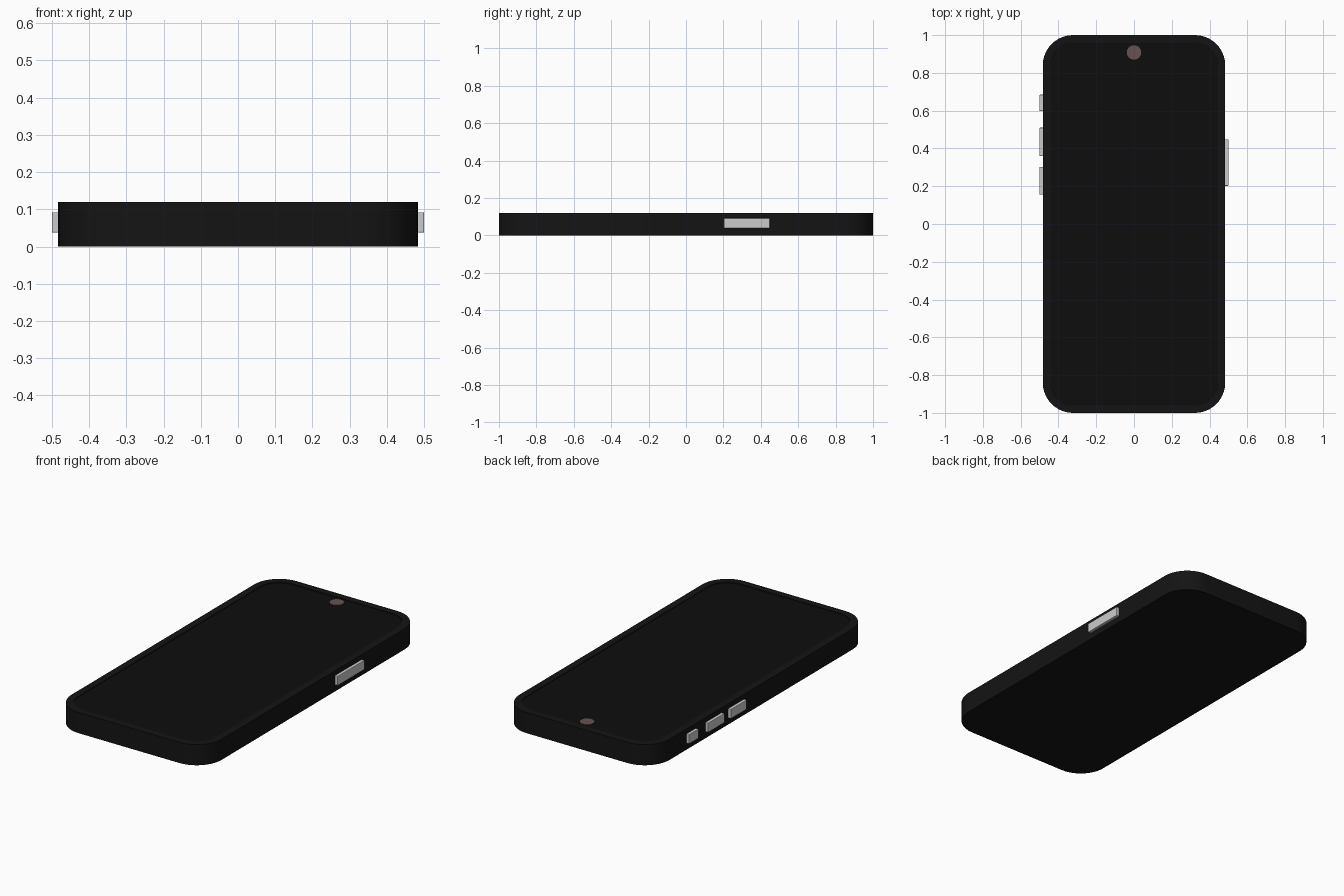
import bpy, bmesh, math

if "Cube" in bpy.data.objects:
    bpy.data.objects.remove(bpy.data.objects["Cube"])


def material(name, rgb):
    m = bpy.data.materials.new(name)
    m.diffuse_color = (*rgb, 1)
    m.use_nodes = True
    m.node_tree.nodes["Principled BSDF"].inputs["Base Color"].default_value = m.diffuse_color
    return m


def outline(hx, hy, r, seg=10):
    """Rounded rectangle, counter-clockwise."""
    pts = []
    for i, (sx, sy) in enumerate([(1, 1), (-1, 1), (-1, -1), (1, -1)]):
        for k in range(seg + 1):
            a = math.pi / 2 * (i + k / seg)
            pts.append((sx * (hx - r) + r * math.cos(a), sy * (hy - r) + r * math.sin(a)))
    return pts


def loft(name, rings, mat):
    """Closed solid through stacked (half x, half y, radius, z) outlines."""
    bm = bmesh.new()
    loops = [[bm.verts.new((x, y, z)) for x, y in outline(hx, hy, r)] for hx, hy, r, z in rings]
    n = len(loops[0])
    for a, b in zip(loops, loops[1:]):
        for i in range(n):
            j = (i + 1) % n
            bm.faces.new((a[i], a[j], b[j], b[i]))
    bm.faces.new(loops[0][::-1])
    bm.faces.new(loops[-1])
    me = bpy.data.meshes.new(name)
    bm.to_mesh(me)
    bm.free()
    ob = bpy.data.objects.new(name, me)
    bpy.context.collection.objects.link(ob)
    me.materials.append(mat)
    smooth(ob)
    return ob


def smooth(ob):
    bpy.ops.object.select_all(action='DESELECT')
    ob.select_set(True)
    bpy.context.view_layer.objects.active = ob
    bpy.ops.object.shade_smooth_by_angle(angle=math.radians(30))


def button(name, side, y0, y1):
    bpy.ops.mesh.primitive_cube_add(size=1, location=(side * 0.485, (y0 + y1) / 2, 0.0645))
    ob = bpy.context.object
    ob.name = name
    ob.scale = (0.03, y1 - y0, 0.055)
    bpy.ops.object.transform_apply(location=False, rotation=False, scale=True)
    bev = ob.modifiers.new("soft_edges", 'BEVEL')
    bev.width = 0.003
    bev.segments = 2


body_mat = material("black_case", (0.007, 0.007, 0.007))
screen_mat = material("dark_glass", (0.004, 0.004, 0.004))
lens_mat = material("lens_brown", (0.14, 0.085, 0.085))

# Case: straight walls, with a shallow recess for the screen
loft("case", [(0.483, 1.0, 0.16, 0), (0.483, 1.0, 0.16, 0.12),
              (0.442, 0.959, 0.12, 0.12), (0.442, 0.959, 0.12, 0.112)], body_mat)

# Screen glass sitting in the recess
loft("screen", [(0.441, 0.958, 0.119, 0.1125), (0.441, 0.958, 0.119, 0.117)], screen_mat)

# Front camera dot
bpy.ops.mesh.primitive_cylinder_add(vertices=32, radius=0.038, depth=0.004, location=(0, 0.908, 0.1175))
lens = bpy.context.object
lens.name = "front_camera"
lens.data.materials.append(lens_mat)
smooth(lens)

# Side buttons
for name, side, y0, y1 in [("power_button", 1, 0.202, 0.448),
                           ("mute_switch", -1, 0.598, 0.685),
                           ("volume_up_button", -1, 0.36, 0.51),
                           ("volume_down_button", -1, 0.155, 0.302)]:
    button(name, side, y0, y1)
